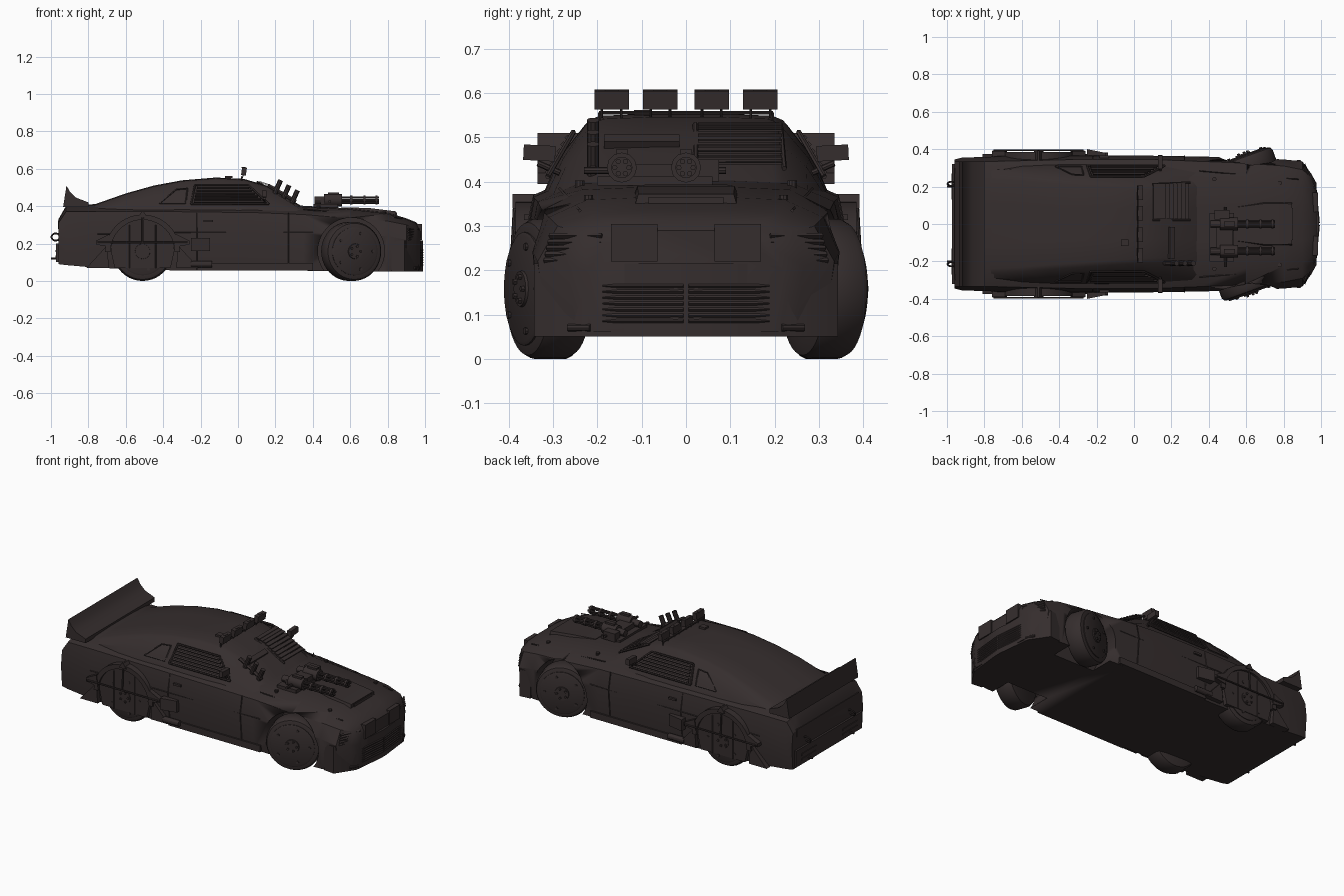
import bpy, bmesh, math
from math import sin, cos, pi, radians
from mathutils import Matrix, Vector

if "Cube" in bpy.data.objects:
    bpy.data.objects.remove(bpy.data.objects["Cube"])

paint = bpy.data.materials.new("dark_brown_metal")
paint.diffuse_color = (0.036, 0.027, 0.027, 1)
paint.use_nodes = True
paint.node_tree.nodes["Principled BSDF"].inputs["Base Color"].default_value = paint.diffuse_color
I = Matrix.Identity(4)


def loft(name, rings, M=I, angle=30):
    """Skin a list of equal rings and cap both ends."""
    n = len(rings[0])
    verts = [M @ Vector(p) for r in rings for p in r]
    faces = [(i*n + j, i*n + (j+1) % n, (i+1)*n + (j+1) % n, (i+1)*n + j)
             for i in range(len(rings)-1) for j in range(n)]
    faces += [tuple(range(n)), tuple(range((len(rings)-1)*n, len(rings)*n))]
    me = bpy.data.meshes.new(name)
    me.from_pydata(verts, [], faces)
    bm = bmesh.new()
    bm.from_mesh(me)
    bmesh.ops.recalc_face_normals(bm, faces=bm.faces)
    for f in bm.faces:
        f.smooth = True
    bm.to_mesh(me)
    bm.free()
    me.set_sharp_from_angle(angle=radians(angle))
    me.materials.append(paint)
    ob = bpy.data.objects.new(name, me)
    bpy.context.collection.objects.link(ob)
    return ob


def prism(name, pts, lo, hi, axis='y', M=I):
    put = {'x': lambda a, b, t: (t, a, b), 'y': lambda a, b, t: (a, t, b),
           'z': lambda a, b, t: (a, b, t)}[axis]
    return loft(name, [[put(a, b, t) for a, b in pts] for t in (lo, hi)], M)


def box(name, c, s, M=I, rot=0):
    """Box of size s at c, tilted about y by rot."""
    T = M @ Matrix.Translation(c) @ Matrix.Rotation(rot, 4, 'Y')
    x, y, z = (v/2 for v in s)
    return prism(name, [(-x, -y), (x, -y), (x, y), (-x, y)], -z, z, 'z', T)


def lathe(name, prof, n=32, M=I):
    """Profile of (position along y, radius)."""
    return loft(name, [[(r*cos(2*pi*k/n), t, r*sin(2*pi*k/n)) for k in range(n)]
                       for t, r in prof], M)


def bar(name, p, q, r, n=8, M=I):
    p, q = Vector(p), Vector(q)
    T = M @ Matrix.Translation(p) @ (q-p).to_track_quat('Y', 'Z').to_matrix().to_4x4()
    return lathe(name, [(0, r), ((q-p).length, r)], n, T)


def mirror_ring(half, x):
    return [(x, y, z) for y, z in half] + [(x, -y, z) for y, z in reversed(half)]


# Lower body: x, bottom z, half width, middle z, half width, shoulder z, half width, top z
body_sections = [
    (-.96, .09, .335, .22, .345, .31, .335, .33), (-.92, .085, .34, .24, .355, .37, .335, .40),
    (-.75, .07, .345, .25, .36, .37, .335, .412), (-.3, .055, .345, .26, .365, .37, .345, .418),
    (.1, .055, .345, .26, .365, .365, .345, .412), (.35, .055, .345, .26, .36, .355, .335, .402),
    (.6, .05, .34, .25, .355, .335, .325, .388), (.8, .05, .33, .24, .345, .32, .31, .365),
    (.9, .05, .31, .22, .335, .30, .29, .335), (.95, .06, .25, .21, .265, .285, .24, .315),
    (.975, .06, .20, .20, .22, .26, .18, .29)]
body = loft("lower_body", [mirror_ring([(hb, zb), (hm, zm), (hs, zs), (hs*.72, zt-.006), (hs*.3, zt)], x)
                           for x, zb, hb, zm, hm, zs, hs, zt in body_sections])

# Cabin: x, base half width, roof half width, roof z
cabin_sections = [(-.78, .29, .26, .405), (-.6, .318, .25, .468), (-.45, .325, .238, .51),
                  (-.3, .328, .228, .538), (-.12, .328, .215, .553), (.03, .326, .205, .546),
                  (.16, .32, .20, .508), (.34, .305, .22, .40)]
loft("cabin", [mirror_ring([(hb, .36), ((hb+hr)/2+.012, (.36+zr)/2), (hr+.004, zr-.014),
                            (hr-.02, zr-.004), (hr*.4, zr)], x)
               for x, hb, hr, zr in cabin_sections])


def windshield_z(x):
    return .546 - (x-.03)*.29 if x < .16 else .508 - (x-.16)*.6


# Front bumper armour with grille bars
prism("front_bumper", [(.82, .335), (.89, .343), (.965, .23), (.988, .02), (.988, -.02),
                       (.965, -.23), (.89, -.343), (.82, -.335)], .05, .215, 'z')
# Tail spoiler, deck plate and rear fittings
tail = [(-.935, .395), (-.917, .51), (-.897, .475), (-.865, .445), (-.80, .42), (-.80, .395)]
loft("tail_spoiler", [[(x, y, z) for x, z in tail] for y in (-.335, .335)])
box("rear_bumper_plate", (-.962, 0, .15), (.02, .64, .1))
box("rear_light_panel", (-.953, 0, .30), (.02, .60, .045))
for i in range(4):
    box("rear_vent", (-.972, .2 if i < 2 else -.2, .13 + .03*(i % 2)), (.008, .14, .012))

for s in (1, -1):
    M = Matrix.Diagonal((1, s, 1, 1))
    # Front wheel arch cut
    cutter = lathe("arch_cutter", [(.2, .178), (.5, .178)], 40, Matrix.Translation((.605, 0, .16)) @ M)
    cutter.hide_render = True
    cutter.hide_set(True)
    mod = body.modifiers.new("arch", 'BOOLEAN')
    mod.operation, mod.solver, mod.object = 'DIFFERENCE', 'EXACT', cutter

    # Wheels, front pair steered
    for x, y, steer in ((.605, .31, 20), (-.51, .305, 0)):
        W = Matrix.Translation((x, s*y, .158)) @ Matrix.Rotation(radians(steer), 4, 'Z') @ M
        lathe("tyre", [(-.058, .12), (-.05, .15), (-.035, .158), (.035, .158), (.05, .15), (.056, .132)], 40, W)
        lathe("wheel_disc", [(.03, .128), (.06, .128), (.064, .12)], 40, W)
        lathe("wheel_hub", [(.05, .045), (.07, .04)], 16, W)
        for k in range(5):
            a = 2*pi*k/5
            bar("wheel_nut", (.028*cos(a), .06, .028*sin(a)), (.028*cos(a), .078, .028*sin(a)), .007, 6, W)
            bar("disc_bolt", (.1*cos(a), .06, .1*sin(a)), (.1*cos(a), .07, .1*sin(a)), .008, 8, W)

    # Rear wheel armour: cover plate, arch band, spikes and frame
    arc = [pi*k/20 for k in range(21)]
    prism("rear_wheel_cover", [(-.51+.17*cos(a), .16+.17*sin(a)) for a in arc] + [(-.66, .07), (-.36, .07)],
          .34, .372, 'y', M)
    prism("rear_arch_band", [(-.51+.20*cos(a), .155+.2*sin(a)) for a in arc] +
          [(-.51+.172*cos(a), .155+.172*sin(a)) for a in reversed(arc)], .34, .385, 'y', M)
    prism("arch_spike", [(-.535, .34), (-.485, .34), (-.505, .372), (-.515, .372)], .33, .392, 'y', M)
    for d in (-1, 1):
        prism("arch_spike", [(-.51+d*.17, .18), (-.51+d*.18, .25), (-.51+d*.25, .215), (-.51+d*.25, .195)],
              .35, .39, 'y', M)
        prism("arch_foot", [(-.51+d*.18, .07), (-.51+d*.30, .07), (-.51+d*.19, .19)], .335, .375, 'y', M)
        bar("frame_post", (-.51+d*.24, .34, .20), (-.51+d*.24, .394, .20), .006, 8, M)
        bar("cover_seam", (-.51+d*.07, .373, .07), (-.51+d*.07, .373, .30), .003, 4, M)
    bar("frame_rail", (-.75, .394, .205), (-.27, .394, .205), .005, 8, M)
    bar("frame_strut", (-.51, .394, .205), (-.51, .386, .345), .005, 8, M)
    bar("frame_bolt", (-.51, .38, .335), (-.51, .38, .365), .009, 6, M)
    prism("side_wedge", [(-.25, .36), (-.25, .40), (-.15, .38), (-.15, .36)], .16, .23, 'z', M)

    # Sill and side exhaust
    box("sill", (.09, .345, .075), (.62, .026, .04), M)
    bar("side_exhaust", (-.25, .365, .09), (-.14, .365, .09), .017, 12, M)
    # Door seams, belt line and handle
    for x in (.27, -.22):
        bar("door_seam", (x, .346, .06), (x, .3645, .26), .003, 4, M)
        bar("door_seam", (x, .3645, .26), (x, .344, .364), .003, 4, M)
    bar("belt_line", (-.75, .359, .25), (-.3, .3645, .26), .003, 4, M)
    bar("belt_line", (-.3, .3645, .26), (.4, .358, .26), .003, 4, M)
    box("door_handle", (-.16, .36, .32), (.05, .012, .012), M)

    # Armoured side window: louvres inside a frame
    def side(x, z, out=.008):
        return (x, .328 - (z-.36)*.575 + .012 + out, z)
    for k in range(6):
        z = .422 + k*.0155
        bar("window_louvre", side(-.235+k*.003, z), side(.14-k*.016, z), .007, 4, M)
    corners = [(-.25, .412), (.165, .412), (.055, .512), (-.23, .512)]
    for a, b in zip(corners, corners[1:] + corners[:1]):
        bar("window_frame", side(*a, .002), side(*b, .002), .006, 6, M)
    quarter = [(-.42, .415), (-.28, .415), (-.27, .495), (-.33, .49)]
    for a, b in zip(quarter, quarter[1:] + quarter[:1]):
        bar("quarter_window_frame", side(*a, 0), side(*b, 0), .004, 4, M)

    # Door mirror
    box("mirror", (.14, .355, .447), (.025, .072, .035), M @ Matrix.Rotation(radians(3), 4, 'X'))
    bar("mirror_arm", (.14, .285, .42), (.14, .335, .442), .007, 8, M)

    # Headlight bars, grille bars, fog lamp, bumper block
    for k in range(5):
        z = .222 + k*.014
        bar("headlight_bar", (.966, .19, z), (.91, .32 - k*.003, z), .006, 4, M)
    for k in range(7):
        z = .085 + k*.0133
        bar("grille_bar", (.989, .006, z), (.972, .188, z), .0045, 4, M)
    bar("fog_lamp", (.966, .215, .07), (.94, .265, .07), .009, 10, M)
    box("nose_block", (.965, .117, .262), (.035, .105, .085), M)
    # Hood crease and hood bolts
    bar("hood_seam", (.35, .285, .384), (.88, .24, .335), .004, 4, M)
    for x, y, z in ((.43, .24, .395), (.78, .22, .362)):
        bar("hood_bolt", (x, y, z-.01), (x, y, z+.008), .011, 10, M)
    # Tow ring and tail pipe
    bpy.ops.mesh.primitive_torus_add(location=(-.975, s*.215, .235), rotation=(radians(60), 0, 0),
                                     major_radius=.022, minor_radius=.005,
                                     major_segments=20, minor_segments=8)
    bpy.context.object.name = "tow_ring"
    bpy.context.object.data.materials.append(paint)
    bar("tail_pipe", (-1.0, .2, .12), (-.93, .2, .12), .006, 10, M)

    # Roof lamps
    for y in (.058, .168):
        box("roof_lamp", (.032, y, .586), (.026, .078, .042), M, radians(8))
        box("roof_lamp_cap", (.03, y, .606), (.02, .03, .005), M)
        for e in (-.022, .022):
            bar("lamp_stalk", (.02, y+e, .545), (.03, y+e, .57), .003, 6, M)
    bar("lamp_rail_foot", (.02, .195, .53), (.02, .195, .556), .004, 6, M)
bar("lamp_rail", (.02, -.197, .556), (.02, .197, .556), .004, 8)
box("roof_bracket", (-.05, -.10, .556), (.04, .035, .012))

# Hood scoop
loft("hood_scoop", [[(x, -a, z0), (x, a, z0), (x, a*.9, z), (x, -a*.9, z)]
                    for x, a, z0, z in ((.55, .10, .37, .394), (.70, .122, .36, .390), (.845, .12, .33, .372))])
box("scoop_mouth", (.846, 0, .355), (.006, .17, .022))

# Windshield louvres and armour
for k in range(9):
    x = .115 + k*.021
    box("windshield_louvre", (x, .122, windshield_z(x)+.008), (.024, .19, .005), rot=radians(8))
for y in (.022, .222):
    bar("louvre_frame", (.10, y*.96, windshield_z(.1)+.004), (.30, y, windshield_z(.3)+.006), .006, 6)
box("windshield_bar", (.20, -.10, windshield_z(.2)+.006), (.03, .17, .02), rot=radians(31))
for x in (.20, .245, .29):
    z = windshield_z(x)
    bar("launcher_tube", (x-.005, -.21, z-.02), (x+.028, -.21, z+.055), .014, 10)
bar("launcher_rail", (.16, -.21, .512), (.31, -.21, .425), .011, 6)

# Twin rotary guns on the hood
box("gun_base", (.47, -.07, .402), (.13, .26, .02))
box("gun_cradle", (.485, -.0725, .425), (.09, .19, .03))
box("ammo_box", (.47, .05, .425), (.08, .05, .05))
bar("gun_crossbar", (.49, -.23, .425), (.49, .09, .425), .008, 8)
for y in (-.145, 0):
    G = Matrix.Translation((0, y, .432))
    bar("gun_motor", (.41, 0, 0), (.47, 0, 0), .02, 12, G)
    bar("gun_housing", (.46, 0, 0), (.555, 0, 0), .034, 12, G)
    for x in (.60, .67, .735):
        bar("barrel_clamp", (x, 0, 0), (x+.012, 0, 0), .024, 16, G)
    for k in range(6):
        a = pi*k/3
        bar("gun_barrel", (.55, .016*cos(a), .016*sin(a)), (.755, .016*cos(a), .016*sin(a)), .006, 8, G)
    box("gun_sight", (.51, 0, .036), (.06, .025, .012), G)
